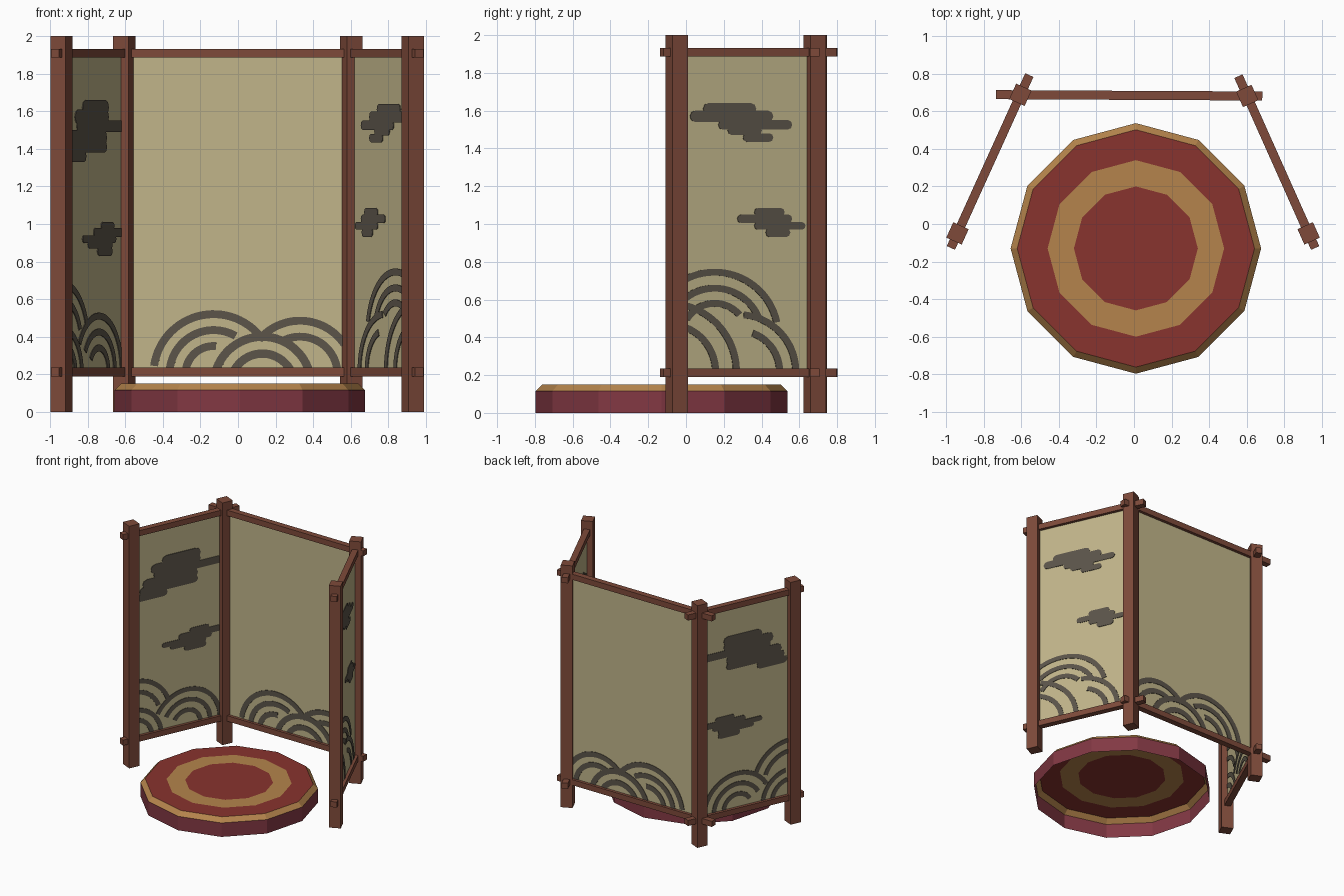
import bpy, bmesh, math
from mathutils import Vector

if "Cube" in bpy.data.objects:
    bpy.data.objects.remove(bpy.data.objects["Cube"])


def lin(c):
    return c / 12.92 if c <= 0.04045 else ((c + 0.055) / 1.055) ** 2.4


def material(name, hexcode):
    m = bpy.data.materials.new(name)
    rgb = [lin(int(hexcode[i:i + 2], 16) / 255) for i in (0, 2, 4)]
    m.diffuse_color = (*rgb, 1)
    m.use_nodes = True
    m.node_tree.nodes["Principled BSDF"].inputs["Base Color"].default_value = m.diffuse_color
    return m


WOOD = material("brown wood", "7e4a3a")
PAPER = material("aged paper", "c1b58a")
INK = material("grey ink", "5c554a")
RED = material("top red", "88332e")
WALL = material("crimson side", "823843")
TAN = material("tan trim", "b5844c")


def finish(bm, name, mats):
    me = bpy.data.meshes.new(name)
    bm.to_mesh(me)
    bm.free()
    ob = bpy.data.objects.new(name, me)
    for m in mats:
        me.materials.append(m)
    bpy.context.collection.objects.link(ob)
    return ob


def box(name, centre, size, angle):
    bm = bmesh.new()
    bmesh.ops.create_cube(bm, size=1)
    bmesh.ops.scale(bm, vec=size, verts=bm.verts)
    ob = finish(bm, name, [WOOD])
    ob.location = centre
    ob.rotation_euler.z = angle
    return ob


# ---- round stage: open-bottomed twelve-sided shell with coloured rings
def stage():
    profile = [(0.667, 0), (0.667, 0.115), (0.632, 0.15), (0.47, 0.15), (0.33, 0.15)]
    band_material = [0, 1, 2, 1]
    n = 12
    bm = bmesh.new()
    rings = [[bm.verts.new((r * math.sin(2 * math.pi * i / n), r * math.cos(2 * math.pi * i / n), z))
              for i in range(n)] for r, z in profile]
    for k, mi in enumerate(band_material):
        for i in range(n):
            j = (i + 1) % n
            f = bm.faces.new((rings[k][j], rings[k][i], rings[k + 1][i], rings[k + 1][j]))
            f.material_index = mi
    bm.faces.new(rings[-1][::-1]).material_index = 2
    bmesh.ops.recalc_face_normals(bm, faces=bm.faces)
    ob = finish(bm, "round_stage", [WALL, TAN, RED])
    ob.location = (0.01, -0.13, 0)


stage()

# ---- four posts
FL, BL = Vector((-0.94, -0.05)), Vector((-0.605, 0.688))
FR, BR = Vector((0.93, -0.05)), Vector((0.603, 0.682))


def heading(a, b):
    return math.atan2(b.y - a.y, b.x - a.x)


for name, p, ang in (("front_left_post", FL, heading(FL, BL)), ("back_left_post", BL, heading(FL, BL)),
                     ("front_right_post", FR, heading(FR, BR)), ("back_right_post", BR, heading(FR, BR))):
    box(name, (p.x, p.y, 1), (0.09, 0.09, 2), ang)


# ---- a screen: paper sheet, two rails and painted plates showing on both sides
def bar(u0, u1, z0, z1):
    """Cloud bar with rounded ends."""
    r = (z1 - z0) / 2
    zc = (z0 + z1) / 2
    pts = []
    for cx, start in ((u1 - r, -90), (u0 + r, 90)):
        for k in range(5):
            a = math.radians(start + 45 * k)
            pts.append((cx + r * math.cos(a), zc + r * math.sin(a)))
    return pts


def arc(cu, cz, r, a0, a1, length, sx=1.0, w=0.036):
    """Brushed wave arc, kept inside the paper."""
    outer, inner = [], []
    for k in range(29):
        t = math.radians(a0 + (a1 - a0) * k / 28)
        c, s = math.cos(t), math.sin(t)
        o = (cu + (r + w / 2) * c * sx, cz + (r + w / 2) * s)
        i = (cu + (r - w / 2) * c * sx, cz + (r - w / 2) * s)
        if all(0.01 < q[0] < length - 0.01 and q[1] > 0.2 for q in (o, i)):
            outer.append(o)
            inner.append(i)
    return outer + inner[::-1]


def screen(name, a, b, over_a, over_b, clouds, waves):
    d = (b - a).normalized()
    nrm = Vector((-d.y, d.x))
    length = (b - a).length
    ang = heading(a, b)

    def at(u, z, off=0):
        p = a + d * u + nrm * off
        return (p.x, p.y, z)

    # rails passing through the posts
    mid = at((length + over_b - over_a) / 2, 0)
    for tag, z in (("bottom", 0.212), ("top", 1.909)):
        box(f"{name}_{tag}_rail", (mid[0], mid[1], z), (length + over_a + over_b, 0.048, 0.046), ang)
    # paper sheet
    bm = bmesh.new()
    bm.faces.new([bm.verts.new(at(u, z)) for u, z in ((0, 0.2), (length, 0.2), (length, 1.91), (0, 1.91))])
    finish(bm, f"{name}_paper", [PAPER])
    # clouds and waves
    shapes = [bar(*c) for c in clouds] + [arc(*w[:5], length, *w[5:]) for w in waves]
    bm = bmesh.new()
    for pts in shapes:
        if len(pts) < 6:
            continue
        f = [bm.verts.new(at(u, z, 0.004)) for u, z in pts]
        g = [bm.verts.new(at(u, z, -0.004)) for u, z in pts]
        bm.faces.new(f)
        bm.faces.new(g[::-1])
        for i in range(len(pts)):
            j = (i + 1) % len(pts)
            bm.faces.new((f[j], f[i], g[i], g[j]))
    bmesh.ops.recalc_face_normals(bm, faces=bm.faces)
    finish(bm, f"{name}_painting", [INK])


# left screen (cloud bars read off as x in the front view)
left_clouds = [((x0 + 0.94) * 2.41, (x1 + 0.94) * 2.41, z0, z1) for x0, x1, z0, z1 in (
    (-0.83, -0.69, 1.58, 1.66), (-0.87, -0.69, 1.53, 1.61), (-0.86, -0.61, 1.49, 1.55),
    (-0.90, -0.70, 1.42, 1.50), (-0.91, -0.70, 1.38, 1.44), (-0.92, -0.81, 1.33, 1.39),
    (-0.73, -0.66, 0.97, 1.01), (-0.77, -0.61, 0.93, 0.98), (-0.83, -0.65, 0.90, 0.94),
    (-0.80, -0.67, 0.87, 0.91), (-0.75, -0.67, 0.83, 0.88))]
left_waves = [(0.48, 0.22, r, 0, 150) for r in (0.29, 0.205, 0.12)] + \
             [(0.02, 0.36, r, 20, 90) for r in (0.32, 0.23)] + [(0.02, 0.2, r, 0, 80) for r in (0.24, 0.16)]
screen("left_screen", FL, BL, 0.085, 0.115, left_clouds, left_waves)

# right screen (bars read off as y in the side view)
right_clouds = [((y0 + 0.05) * 1.097, (y1 + 0.05) * 1.097, z0, z1) for y0, y1, z0, z1 in (
    (0.09, 0.37, 1.58, 1.64), (0.02, 0.46, 1.54, 1.60), (0.17, 0.56, 1.50, 1.55), (0.30, 0.46, 1.435, 1.48),
    (0.22, 0.40, 1.47, 1.52),
    (0.36, 0.52, 1.04, 1.085), (0.27, 0.56, 1.005, 1.05), (0.36, 0.63, 0.97, 1.01), (0.42, 0.55, 0.93, 0.98))]
right_waves = [(0.22, 0.41, r, a, 150, 1.1) for r, a in ((0.335, 12), (0.25, 22), (0.17, 40))] + \
              [(0.36, 0.22, r, 0, a, 1.1) for r, a in ((0.30, 85), (0.215, 70))] + \
              [(-0.05, 0.22, r, 0, 75, 1.1) for r in (0.36, 0.25)]
screen("right_screen", FR, BR, 0.085, 0.115, right_clouds, right_waves)

# centre screen: overlapping wave crests
off = -BL.x
centre_waves = [(off - 0.13, 0.2, r, a, 172, 1.0, 0.042) for r, a in ((0.32, 40), (0.235, 60), (0.15, 85))] + \
               [(off + 0.33, 0.2, r, 5, a, 1.0, 0.042) for r, a in ((0.285, 140), (0.20, 115))] + \
               [(off + 0.13, 0.14, r, 15, 165, 1.0, 0.045) for r in (0.26, 0.17)]
screen("centre_screen", BL, BR, 0.13, 0.08, [], centre_waves)
